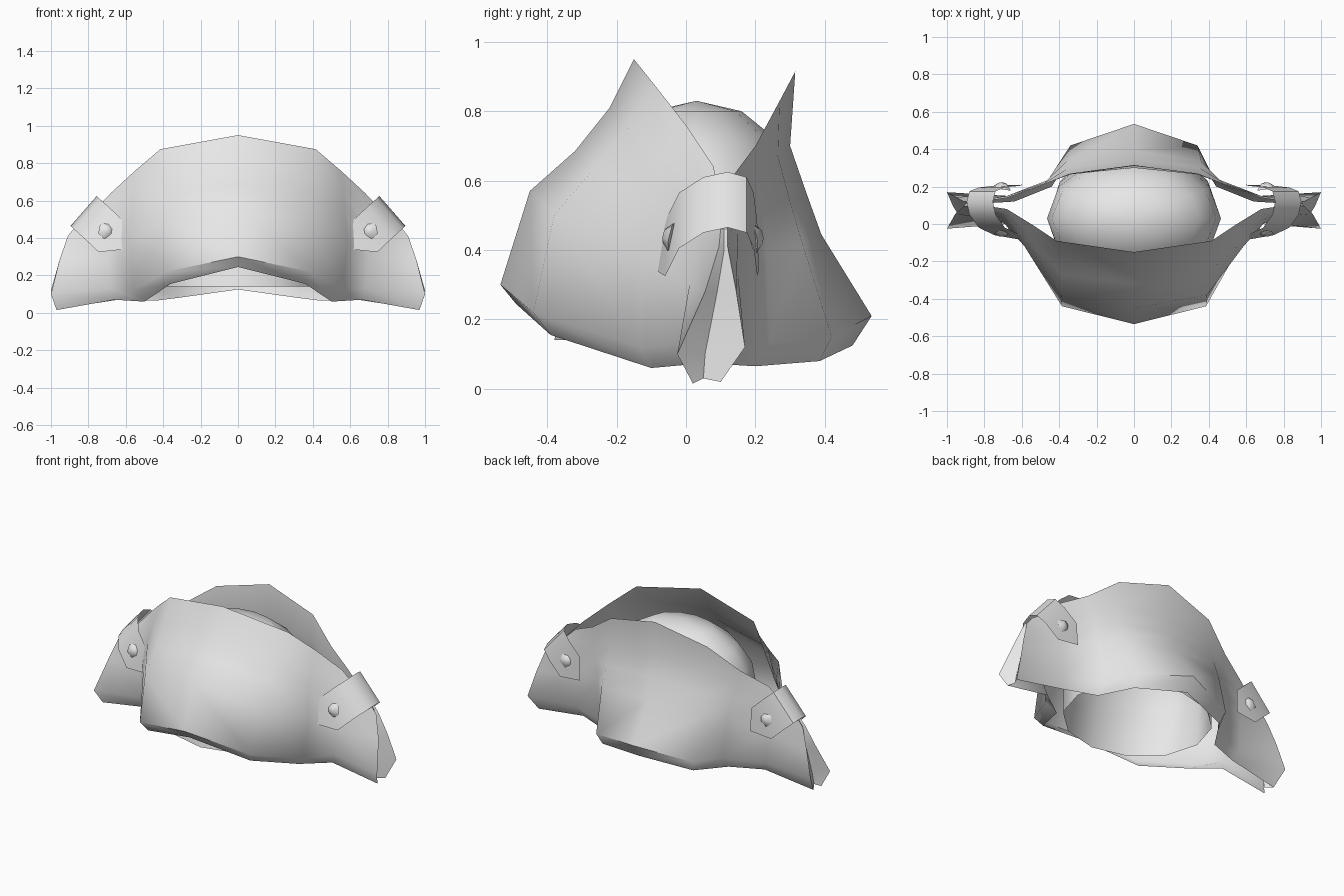
import bpy
import bmesh
import math
from mathutils import Vector

default_cube = bpy.data.objects.get("Cube")
if default_cube:
    bpy.data.objects.remove(default_cube, do_unlink=True)

# Single plain grey finish
grey = bpy.data.materials.new("plain_grey")
grey.use_nodes = True
grey.diffuse_color = (0.8, 0.8, 0.8, 1)
grey.node_tree.nodes["Principled BSDF"].inputs["Base Color"].default_value = grey.diffuse_color


def finish(name, bm, angle=50):
    """Turn a bmesh into a smooth object that keeps its sharp edges."""
    bmesh.ops.remove_doubles(bm, verts=bm.verts, dist=.001)
    bmesh.ops.recalc_face_normals(bm, faces=bm.faces)
    mesh = bpy.data.meshes.new(name)
    bm.to_mesh(mesh)
    bm.free()
    mesh.materials.append(grey)
    obj = bpy.data.objects.new(name, mesh)
    bpy.context.collection.objects.link(obj)
    bpy.ops.object.select_all(action="DESELECT")
    obj.select_set(True)
    bpy.context.view_layer.objects.active = obj
    bpy.ops.object.shade_smooth_by_angle(angle=math.radians(angle))


def loft(bm, columns):
    """Skin a row of equal-length point columns with quads."""
    grid = [[bm.verts.new(point) for point in column] for column in columns]
    for left, right in zip(grid, grid[1:]):
        for i in range(len(left) - 1):
            bm.faces.new((left[i], left[i + 1], right[i + 1], right[i]))


def mirrored(column, side):
    return [(side * x, y, z) for x, y, z in column]


def shell(name, half):
    """Mirror the columns of one half about the centre and loft them."""
    other = [mirrored(column, -1) for column in half[:0:-1]]
    bm = bmesh.new()
    loft(bm, other + half)
    finish(name, bm)


# Front shell: columns run from the rim down to the folded lip, centre to wing
front_half = [
    [(0, -.15, .95), (0, -.22, .81), (0, -.32, .685), (0, -.45, .57), (0, -.535, .3), (0, -.49, .245)],
    [(.415, -.09, .875), (.4, -.17, .75), (.39, -.27, .63), (.39, -.38, .5), (.385, -.44, .22), (.36, -.39, .155)],
    [(.55, 0, .76), (.56, -.06, .66), (.57, -.1, .55), (.585, -.12, .38), (.56, -.13, .12), (.5, -.1, .06)],
    [(.68, .08, .64), (.69, .05, .56), (.7, .03, .45), (.7, .01, .3), (.68, 0, .13), (.66, .01, .07)],
    [(.81, .1, .5), (.87, .1, .46), (.91, .095, .41), (.955, .055, .28), (1, -.025, .1), (.97, .02, .015)],
]
shell("front_shell", front_half)

# Back shell
back_half = [
    [(0, .315, .915), (0, .3, .7), (0, .345, .57), (0, .39, .445), (0, .535, .21), (0, .48, .125)],
    [(.34, .27, .83), (.34, .265, .67), (.35, .3, .54), (.36, .335, .42), (.34, .42, .15), (.32, .385, .08)],
    [(.52, .2, .7), (.5, .205, .61), (.48, .22, .51), (.46, .235, .4), (.43, .24, .13), (.44, .2, .065)],
    [(.68, .14, .62), (.68, .15, .54), (.68, .15, .45), (.68, .15, .33), (.67, .15, .13), (.64, .12, .07)],
    [(.81, .12, .5), (.87, .12, .46), (.91, .12, .41), (.955, .145, .28), (1, .17, .12), (.97, .1, .02)],
]
shell("back_shell", back_half)


def wing_gusset(name, side):
    """Inward-folded web that closes the outer end of a wing."""
    valley = [(.81, .11, .5), (.865, .11, .46), (.9, .11, .4),
              (.91, .09, .28), (.93, .055, .1), (.94, .05, .03)]
    bm = bmesh.new()
    loft(bm, [mirrored(c, side) for c in (front_half[-1], valley, back_half[-1])])
    finish(name, bm, angle=30)


# Domed lining between the shells, open underneath
bm = bmesh.new()
sides = 12
rings = [(0, 0, .83), (.2, .13, .8), (.35, .235, .715), (.44, .3, .6),
         (.465, .34, .44), (.46, .38, .26), (.45, .41, .14)]
columns = []
for i in range(sides + 1):
    turn = math.tau * i / sides
    columns.append([(rx * math.cos(turn), .03 + ry * math.sin(turn), z)
                    for rx, ry, z in rings])
loft(bm, columns)
bmesh.ops.dissolve_degenerate(bm, dist=.001, edges=bm.edges)
finish("domed_lining", bm)


def strap(name, side):
    """Strap folded over the rim, pointed at both ends."""
    path = [(.675, -.06, .405), (.76, -.02, .485), (.81, .05, .53),
            (.825, .12, .545), (.81, .175, .53), (.76, .195, .485), (.675, .205, .405)]
    across = Vector((.07, 0, -.08))
    columns = [[Vector(p) - across, Vector(p) + across] for p in path]
    columns = [mirrored(column, side) for column in columns]
    bm = bmesh.new()
    loft(bm, columns)
    for column, y in ((columns[0], -.085), (columns[-1], .21)):
        tip = (.6 * side, y, .34)
        bm.faces.new([bm.verts.new(p) for p in (column[0], column[1], tip)])
    finish(name, bm)


def rivet(name, side, y, facing):
    """Low domed stud standing out of a strap end."""
    bm = bmesh.new()
    bmesh.ops.create_cone(bm, cap_ends=True, segments=6,
                          radius1=.048, radius2=.022, depth=.025)
    outward = Vector((-.25 * side, facing, .2)).normalized()
    turn = Vector((0, 0, 1)).rotation_difference(outward)
    for v in bm.verts:
        v.co = turn @ v.co + Vector((.7 * side, y, .44))
    finish(name, bm, angle=70)


# Wing ends, straps and studs on both sides
for label, side in (("left", 1), ("right", -1)):
    wing_gusset(label + "_wing_gusset", side)
    strap(label + "_strap", side)
    rivet(label + "_front_rivet", side, -.05, -1)
    rivet(label + "_back_rivet", side, .205, 1)
